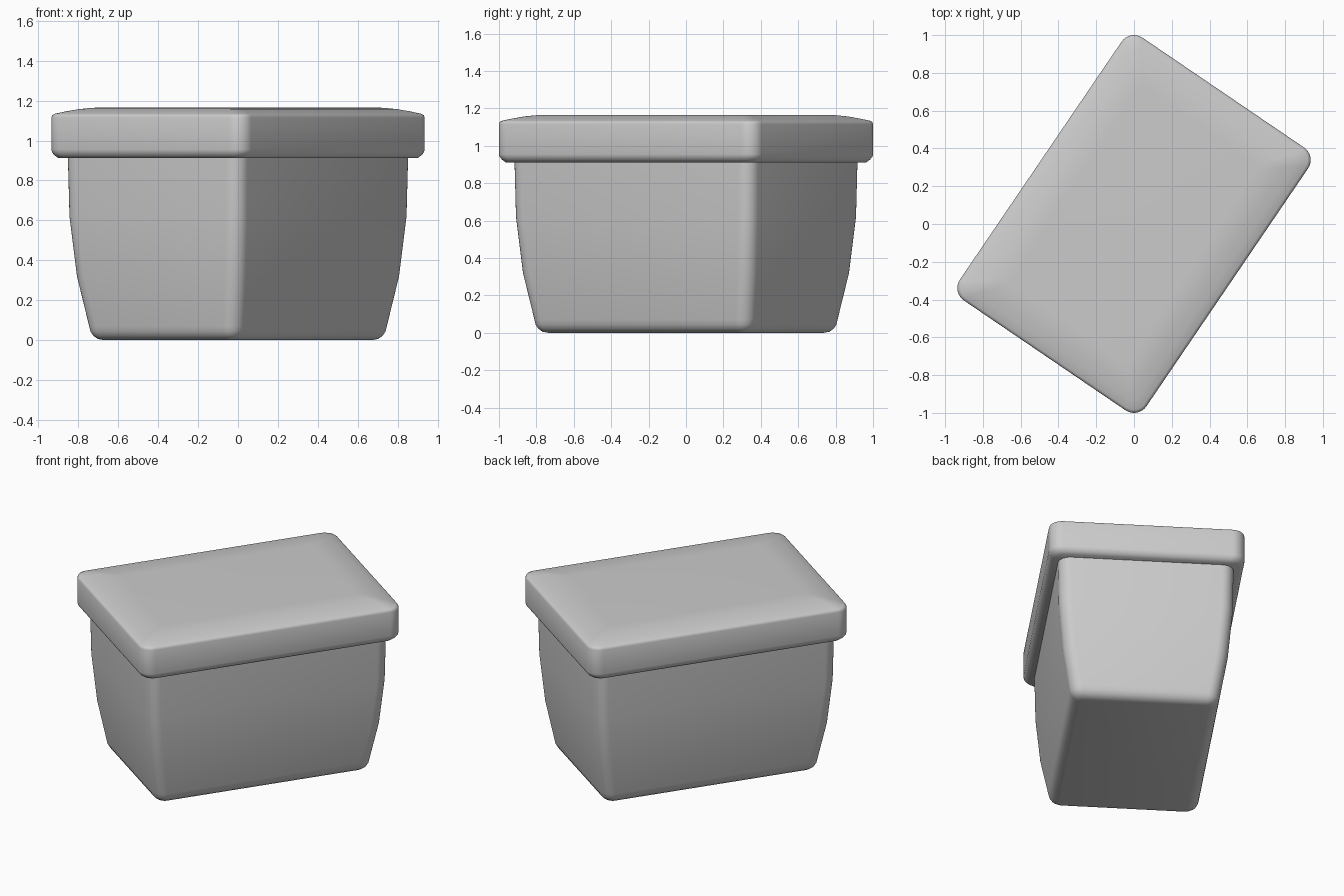
import bpy, bmesh
from math import radians, cos, sin, pi

if "Cube" in bpy.data.objects:
    bpy.data.objects.remove(bpy.data.objects["Cube"])

ANGLE = radians(55.8)      # the whole box is turned about z
LONG, SHORT = 0.841, 0.597  # lid half sizes
SEG = 8                    # segments per rounded corner


def ring(bm, inset, radius, z):
    """Rounded rectangle of vertices, inset from the lid outline."""
    a, b = LONG - inset - radius, SHORT - inset - radius
    verts = []
    for i, (sx, sy) in enumerate([(1, 1), (-1, 1), (-1, -1), (1, -1)]):
        for k in range(SEG + 1):
            t = (i + k / SEG) * pi / 2
            x, y = sx * a + radius * cos(t), sy * b + radius * sin(t)
            verts.append(bm.verts.new((x * cos(ANGLE) - y * sin(ANGLE),
                                       x * sin(ANGLE) + y * cos(ANGLE), z)))
    return verts


def loft(name, profile, smooth_angle):
    """Skin rounded rectangles given as (inset, corner radius, z), bottom to top."""
    bm = bmesh.new()
    rings = [ring(bm, *p) for p in profile]
    n = len(rings[0])
    for lo, hi in zip(rings, rings[1:]):
        for i in range(n):
            j = (i + 1) % n
            bm.faces.new((lo[i], lo[j], hi[j], hi[i]))
    bm.faces.new(rings[0][::-1])
    bm.faces.new(rings[-1])
    me = bpy.data.meshes.new(name)
    bm.to_mesh(me)
    bm.free()
    ob = bpy.data.objects.new(name, me)
    bpy.context.collection.objects.link(ob)
    bpy.ops.object.select_all(action='DESELECT')
    ob.select_set(True)
    bpy.context.view_layer.objects.active = ob
    bpy.ops.object.shade_smooth_by_angle(angle=radians(smooth_angle))
    return ob


# Tapered body with rounded floor edge and bulging walls
loft("box_body", [
    (0.204, 0.03, 0.0), (0.178, 0.045, 0.006), (0.157, 0.06, 0.022),
    (0.144, 0.07, 0.044), (0.138, 0.075, 0.07), (0.094, 0.075, 0.32),
    (0.067, 0.075, 0.62), (0.061, 0.075, 0.93)], 40)

# Overhanging lid with chamfered lower rim and softly domed top
loft("lid", [
    (0.030, 0.065, 0.912), (0.014, 0.075, 0.925), (0.003, 0.08, 0.94),
    (0.0, 0.08, 0.955), (0.0, 0.08, 1.115), (0.004, 0.078, 1.128),
    (0.015, 0.07, 1.134), (0.06, 0.05, 1.146), (0.11, 0.035, 1.157),
    (0.16, 0.03, 1.164), (0.21, 0.03, 1.166)], 50)
